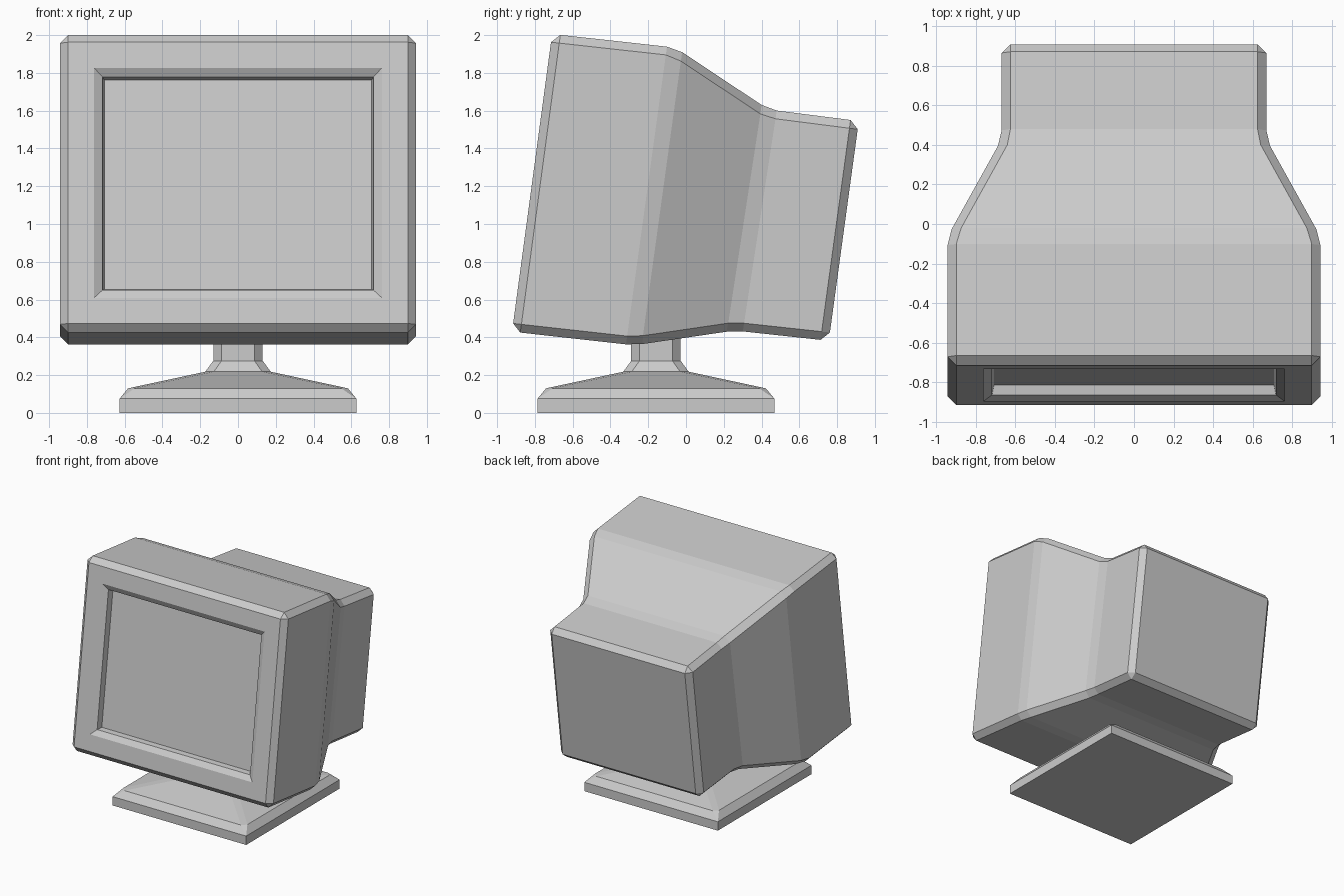
import bpy, bmesh

if "Cube" in bpy.data.objects:
    bpy.data.objects.remove(bpy.data.objects["Cube"])


def finish(bm, name):
    bmesh.ops.recalc_face_normals(bm, faces=bm.faces)
    mesh = bpy.data.meshes.new(name)
    bm.to_mesh(mesh)
    bm.free()
    obj = bpy.data.objects.new(name, mesh)
    bpy.context.collection.objects.link(obj)
    return obj


def loft(rings):
    """Bridge equal-length rings of points and cap both ends."""
    bm = bmesh.new()
    rows = [[bm.verts.new(p) for p in ring] for ring in rings]
    n = len(rows[0])
    for a, b in zip(rows, rows[1:]):
        for i in range(n):
            j = (i + 1) % n
            bm.faces.new((a[i], a[j], b[j], b[i]))
    bm.faces.new(rows[0])
    bm.faces.new(rows[-1])
    bmesh.ops.remove_doubles(bm, verts=bm.verts, dist=1e-4)
    bmesh.ops.recalc_face_normals(bm, faces=bm.faces)
    return bm


# Tilted housing: half width, bottom (y, z), top (y, z) at each station
stations = [
    (0.943, (-0.921, 0.430), (-0.709, 2.006)),
    (0.943, (-0.274, 0.358), (-0.057, 1.934)),
    (0.669, (0.257, 0.436), (0.437, 1.606)),
    (0.669, (0.756, 0.382), (0.915, 1.545)),
]
bm = loft([[(-w, *lo), (w, *lo), (w, *hi), (-w, *hi)] for w, lo, hi in stations])
bmesh.ops.bevel(bm, geom=bm.edges[:], offset=0.044, offset_type='OFFSET',
                segments=1, profile=0.5, affect='EDGES', clamp_overlap=True)
bmesh.ops.recalc_face_normals(bm, faces=bm.faces)

# Screen surround: flat frame, sloped lip, recessed glass
front = max((f for f in bm.faces if f.normal.y < -0.9), key=lambda f: f.calc_area())
for thickness, depth in ((0.137, 0), (0.044, -0.027), (0.010, -0.048)):
    bmesh.ops.inset_individual(bm, faces=[front], thickness=thickness,
                               depth=depth, use_even_offset=True)
finish(bm, "monitor_housing")


# Stand: square foot rising to a neck with chamfered corners
def chamfered_square(h, c, z, cy=-0.159):
    k = h - c
    pts = [(k, -h), (h, -k), (h, k), (k, h), (-k, h), (-h, k), (-h, -k), (-k, -h)]
    return [(x, y + cy, z) for x, y in pts]


levels = [(0.627, 0, 0), (0.627, 0, 0.075), (0.582, 0.035, 0.13),
          (0.173, 0.045, 0.218), (0.131, 0.044, 0.276), (0.131, 0.044, 0.46)]
finish(loft([chamfered_square(*lv) for lv in levels]), "stand")
